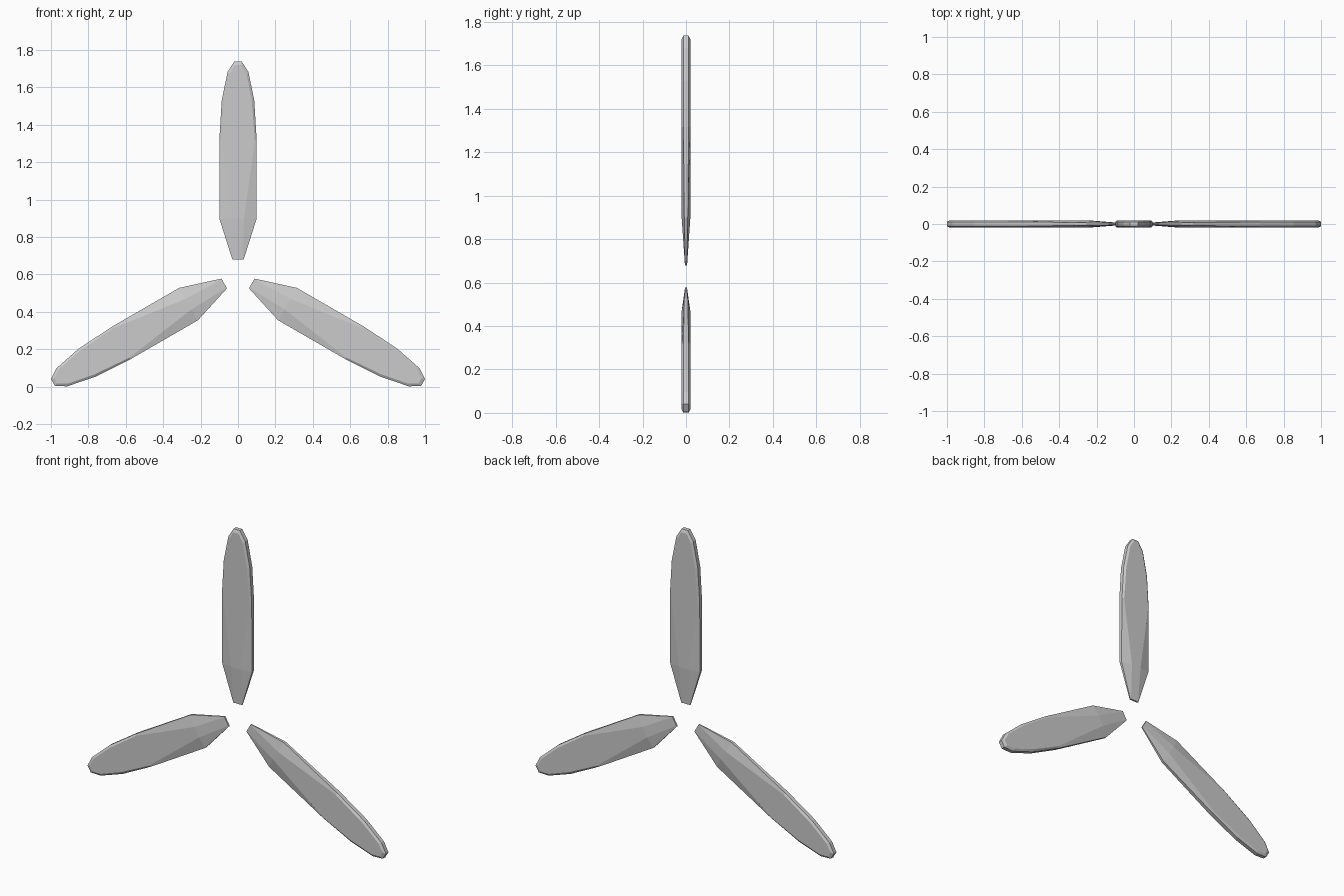
import bpy, bmesh, math
from mathutils import Matrix

if "Cube" in bpy.data.objects:
    bpy.data.objects.remove(bpy.data.objects["Cube"])

HUB_Z = 0.594  # centre of the three-blade rotor

# Stations along a blade:
# (face radius, face half width, face half thickness,
#  edge radius, edge half width, edge half thickness)
STATIONS = [
    (0.085, 0.026, 0.005, 0.085, 0.030, 0.003),
    (0.305, 0.032, 0.020, 0.305, 0.100, 0.008),
    (0.722, 0.090, 0.020, 0.722, 0.100, 0.012),
    (0.930, 0.074, 0.020, 0.935, 0.087, 0.012),
    (1.075, 0.046, 0.020, 1.088, 0.056, 0.012),
    (1.125, 0.017, 0.020, 1.143, 0.021, 0.012),
]


def make_blade(name, angle):
    bm = bmesh.new()
    rings = []
    for rf, f, t, re, w, e in STATIONS:
        pts = [(-f, -t, rf), (f, -t, rf), (w, -e, re), (w, e, re),
               (f, t, rf), (-f, t, rf), (-w, e, re), (-w, -e, re)]
        rings.append([bm.verts.new(p) for p in pts])
    # Skin between the stations
    for a, b in zip(rings, rings[1:]):
        for i in range(8):
            j = (i + 1) % 8
            bm.faces.new((a[i], a[j], b[j], b[i]))
    # Flat root and chamfered tip
    bm.faces.new(rings[0])
    tip = rings[-1]
    for ids in ((0, 1, 2, 7), (7, 2, 3, 6), (6, 3, 4, 5)):
        bm.faces.new([tip[i] for i in ids])
    bmesh.ops.recalc_face_normals(bm, faces=bm.faces)
    bm.transform(Matrix.Rotation(angle, 4, 'Y'))
    mesh = bpy.data.meshes.new(name)
    bm.to_mesh(mesh)
    bm.free()
    obj = bpy.data.objects.new(name, mesh)
    obj.location = (0, 0, HUB_Z)
    bpy.context.collection.objects.link(obj)


# Three blades spaced evenly around the hub
for k, name in enumerate(("blade_top", "blade_right", "blade_left")):
    make_blade(name, k * 2 * math.pi / 3)
